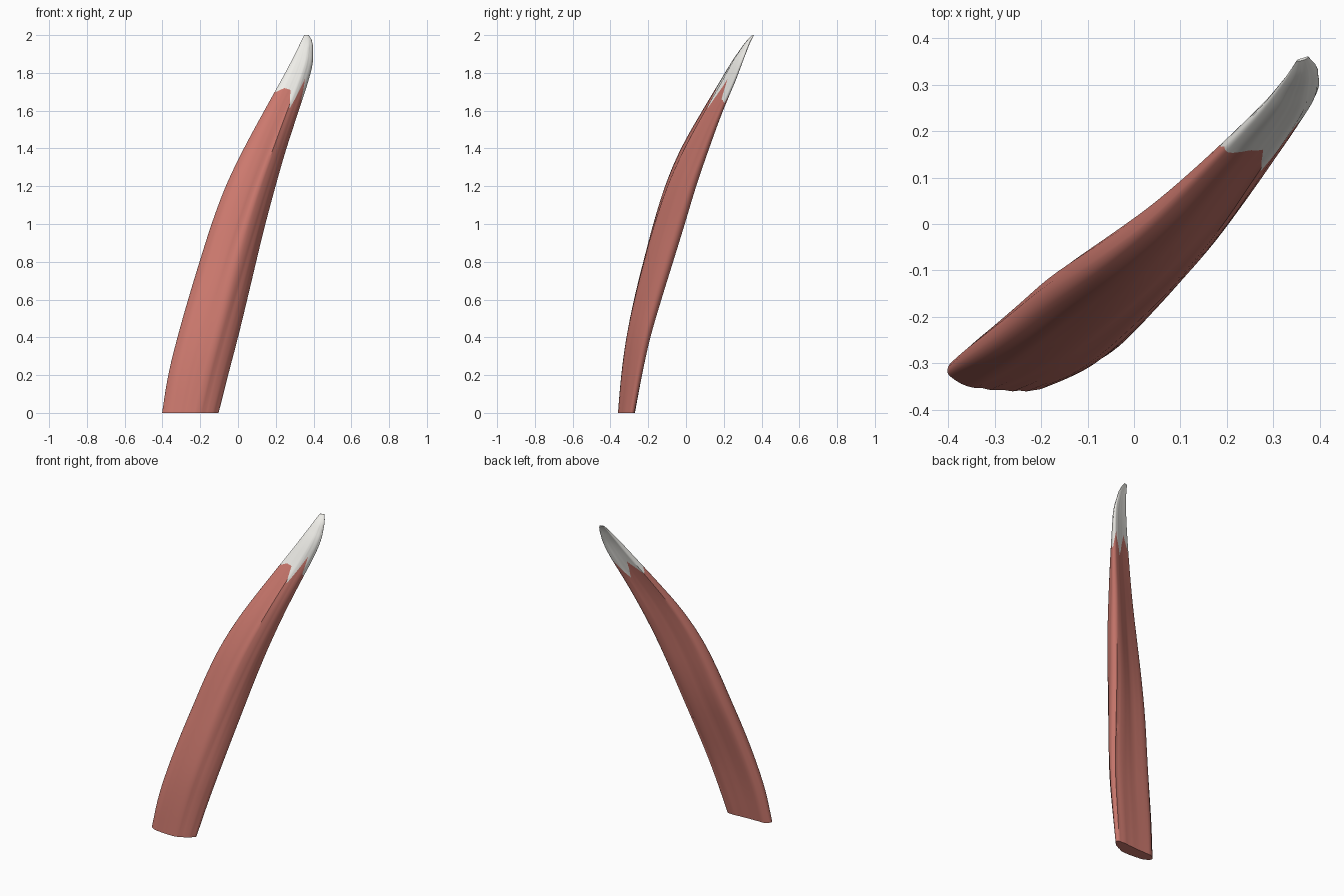
import bpy, bmesh, math, random
from mathutils import Vector

if "Cube" in bpy.data.objects:
    bpy.data.objects.remove(bpy.data.objects["Cube"])

random.seed(4)
SIDES = 48

# Stations: height, left edge x/y, right edge x/y, bulge depth towards the front
STATIONS = [
    (0.0, -0.400, -0.305, -0.103, -0.285, 0.066),
    (0.2, -0.370, -0.280, -0.053, -0.250, 0.080),
    (0.4, -0.320, -0.243, 0.000, -0.210, 0.093),
    (0.6, -0.264, -0.200, 0.048, -0.152, 0.102),
    (0.8, -0.204, -0.150, 0.095, -0.090, 0.108),
    (1.0, -0.142, -0.110, 0.142, -0.025, 0.106),
    (1.2, -0.069, -0.062, 0.195, 0.038, 0.097),
    (1.4, 0.028, 0.008, 0.252, 0.112, 0.080),
    (1.6, 0.138, 0.113, 0.320, 0.187, 0.056),
    (1.8, 0.250, 0.225, 0.387, 0.277, 0.038),
    (1.9, 0.303, 0.282, 0.408, 0.308, 0.030),
    (1.96, 0.330, 0.320, 0.400, 0.335, 0.018),
    (2.0, 0.350, 0.352, 0.375, 0.360, 0.004),
]
# Cross-section: fraction along the chord, fraction of the bulge depth
PROFILE = [(0, 0.05), (0.02, 0.42), (0.18, 0.76), (0.4, 0.95), (0.6, 0.98), (0.78, 0.76),
           (0.92, 0.42), (1, 0.05), (0.93, -0.24), (0.7, -0.27), (0.4, -0.26), (0.12, -0.3)]
# Height of the jagged colour border at each profile point
BORDER = [1.70, 1.70, 1.72, 1.71, 1.61, 1.77, 1.66, 1.64, 1.73, 1.62, 1.74, 1.66]


def spline(p0, p1, p2, p3, t):
    return [0.5 * (2 * b + (c - a) * t + (2 * a - 5 * b + 4 * c - d) * t * t
                   + (3 * b - a - 3 * c + d) * t ** 3)
            for a, b, c, d in zip(p0, p1, p2, p3)]


def station(z):
    i = 0
    while i < len(STATIONS) - 2 and z > STATIONS[i + 1][0]:
        i += 1
    a, b = STATIONS[i], STATIONS[i + 1]
    t = (z - a[0]) / (b[0] - a[0])
    return [p + (q - p) * t for p, q in zip(a, b)]


def smooth_station(z):
    # soften the bends between stations
    h = min(0.08, z, 2 - z)
    s = [station(z + k * h) for k in (-1, -0.5, 0, 0.5, 1)]
    return [sum(v) / 5 for v in zip(*s)]


N = len(PROFILE)
ring, border = [], []
for j in range(SIDES):
    f = j * N / SIDES
    i = int(f)
    ring.append(spline(*[PROFILE[(i + k) % N] for k in (-1, 0, 1, 2)], f - i))
    border.append(BORDER[i] + (BORDER[(i + 1) % N] - BORDER[i]) * (f - i))
# lengthwise grain
grain = [random.uniform(-0.025, 0.025) for _ in range(SIDES)]
phase = [random.uniform(0, 6.28) for _ in range(SIDES)]


def point(j, z):
    _, lx, ly, rx, ry, depth = smooth_station(z)
    left, chord = Vector((lx, ly, 0)), Vector((rx - lx, ry - ly, 0))
    front = Vector((chord.y, -chord.x, 0)).normalized()
    s, d = ring[j]
    d += grain[j] * (1 + math.sin(3 * z + phase[j]))
    p = left + chord * s + front * d * depth
    p.z = z
    return p


def loft(name, low, high, rows, color):
    bm = bmesh.new()
    rings = []
    for r in range(rows + 1):
        t = r / rows
        rings.append([bm.verts.new(point(j, low[j] + (high[j] - low[j]) * t))
                      for j in range(SIDES)])
    # rings run left, front, right, back, so this order faces outwards
    for a, b in zip(rings, rings[1:]):
        for j in range(SIDES):
            k = (j + 1) % SIDES
            bm.faces.new((a[j], a[k], b[k], b[j]))
    if low[0] == 0:
        bm.faces.new(rings[0][::-1])
    if high[0] == 2:
        bm.faces.new(rings[-1])
    me = bpy.data.meshes.new(name)
    bm.to_mesh(me)
    bm.free()
    ob = bpy.data.objects.new(name, me)
    bpy.context.collection.objects.link(ob)
    mat = bpy.data.materials.new(name + "_colour")
    mat.diffuse_color = color
    mat.use_nodes = True
    mat.node_tree.nodes["Principled BSDF"].inputs["Base Color"].default_value = mat.diffuse_color
    me.materials.append(mat)
    bpy.ops.object.select_all(action='DESELECT')
    ob.select_set(True)
    bpy.context.view_layer.objects.active = ob
    bpy.ops.object.shade_smooth_by_angle(angle=math.radians(40))


# Curved red shaft and pale tip
loft("shaft", [0] * SIDES, border, 40, (0.60, 0.19, 0.155, 1))
loft("pale_tip", border, [2] * SIDES, 14, (0.87, 0.86, 0.82, 1))
